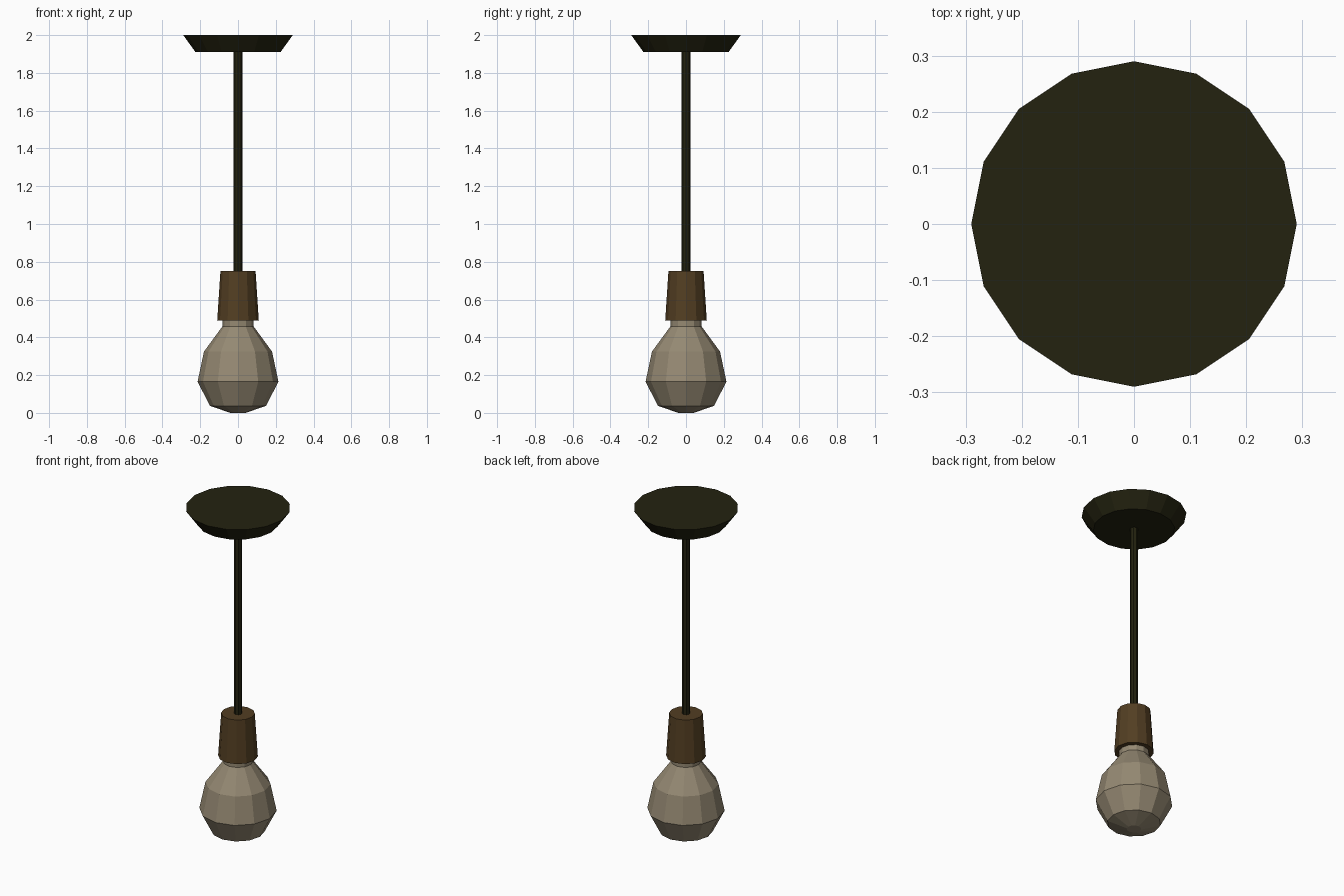
import bpy, bmesh, math

if "Cube" in bpy.data.objects:
    bpy.data.objects.remove(bpy.data.objects["Cube"])


def material(name, rgb):
    m = bpy.data.materials.new(name)
    m.diffuse_color = (*rgb, 1)
    m.use_nodes = True
    m.node_tree.nodes["Principled BSDF"].inputs["Base Color"].default_value = m.diffuse_color
    return m


def lathe(name, profile, sides, mat, turn=0.0):
    """Flat-faced solid of revolution; profile is (radius, z) from bottom to top."""
    bm = bmesh.new()
    rings = []
    for r, z in profile:
        rings.append([bm.verts.new((r * math.cos(turn + math.tau * i / sides),
                                    r * math.sin(turn + math.tau * i / sides), z))
                      for i in range(sides)])
    for a, b in zip(rings, rings[1:]):
        for i in range(sides):
            j = (i + 1) % sides
            bm.faces.new((a[i], a[j], b[j], b[i]))
    bm.faces.new(rings[0][::-1])
    bm.faces.new(rings[-1])
    mesh = bpy.data.meshes.new(name)
    bm.to_mesh(mesh)
    bm.free()
    mesh.materials.append(mat)
    obj = bpy.data.objects.new(name, mesh)
    bpy.context.collection.objects.link(obj)
    return obj


black = material("dark bronze", (0.017, 0.016, 0.005))
brown = material("brown socket", (0.085, 0.048, 0.016))
glass = material("warm grey glass", (0.30, 0.25, 0.17))

# ceiling plate
lathe("ceiling_plate", [(0.225, 1.91), (0.29, 2.0)], 16, black)
# hanging rod
lathe("hanging_rod", [(0.023, 0.74), (0.023, 1.92)], 8, black)
# lamp socket
lathe("socket", [(0.11, 0.49), (0.093, 0.75)], 12, brown)
# bulb with neck
lathe("bulb", [(0.04, 0.0), (0.148, 0.037), (0.214, 0.165), (0.18, 0.325),
               (0.083, 0.457), (0.083, 0.50)], 12, glass)
